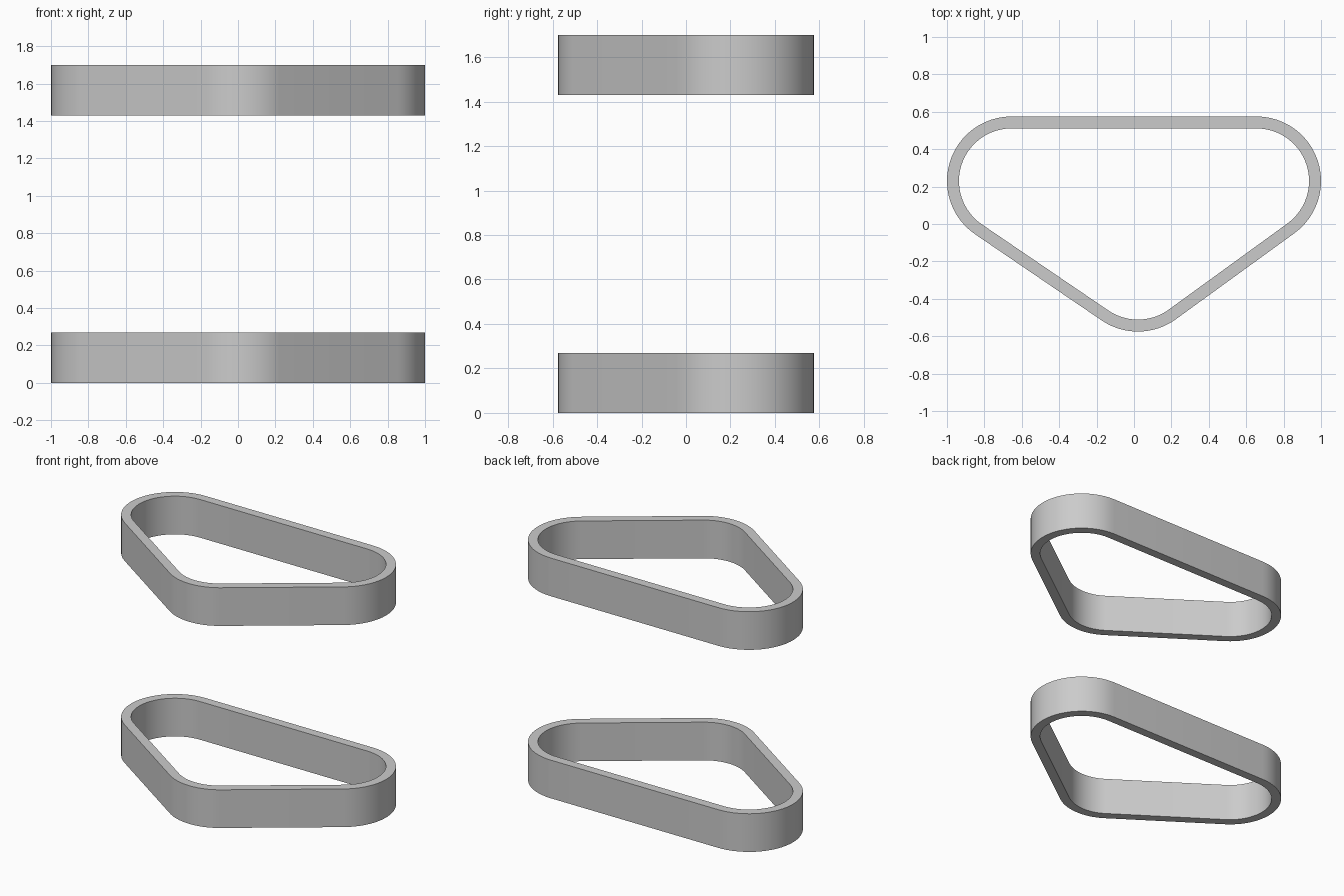
import bpy, bmesh
from math import atan2, cos, sin, pi

if "Cube" in bpy.data.objects:
    bpy.data.objects.remove(bpy.data.objects["Cube"])

# Belt wraps three equal pulleys, listed counter-clockwise
PULLEYS = [(0.655, 0.23), (-0.655, 0.23), (0.021, -0.23)]
R_OUT, R_IN, HEIGHT, STEPS = 0.345, 0.281, 0.27, 24


def belt_outline(radius):
    pts = []
    n = len(PULLEYS)
    for i, (x, y) in enumerate(PULLEYS):
        px, py = PULLEYS[i - 1]
        nx, ny = PULLEYS[(i + 1) % n]
        a = atan2(y - py, x - px) - pi / 2
        b = atan2(ny - y, nx - x) - pi / 2
        sweep = (b - a) % (2 * pi)
        for k in range(STEPS + 1):
            t = a + sweep * k / STEPS
            pts.append((x + radius * cos(t), y + radius * sin(t)))
    return pts


def make_belt(name, z):
    bm = bmesh.new()
    # Outer bottom, outer top, inner top, inner bottom loops
    loops = [[bm.verts.new((x, y, h)) for x, y in belt_outline(r)]
             for r, h in ((R_OUT, 0), (R_OUT, HEIGHT), (R_IN, HEIGHT), (R_IN, 0))]
    for j in range(4):
        lo, hi = loops[j], loops[(j + 1) % 4]
        for i in range(len(lo)):
            k = (i + 1) % len(lo)
            bm.faces.new((lo[i], lo[k], hi[k], hi[i]))
    bmesh.ops.recalc_face_normals(bm, faces=bm.faces)
    mesh = bpy.data.meshes.new(name)
    bm.to_mesh(mesh)
    bm.free()
    obj = bpy.data.objects.new(name, mesh)
    bpy.context.collection.objects.link(obj)
    obj.location.z = z
    bpy.ops.object.select_all(action='DESELECT')
    obj.select_set(True)
    bpy.context.view_layer.objects.active = obj
    bpy.ops.object.shade_smooth_by_angle()


# Two identical belts, one above the other
make_belt("lower_belt", 0.0)
make_belt("upper_belt", 1.43)
